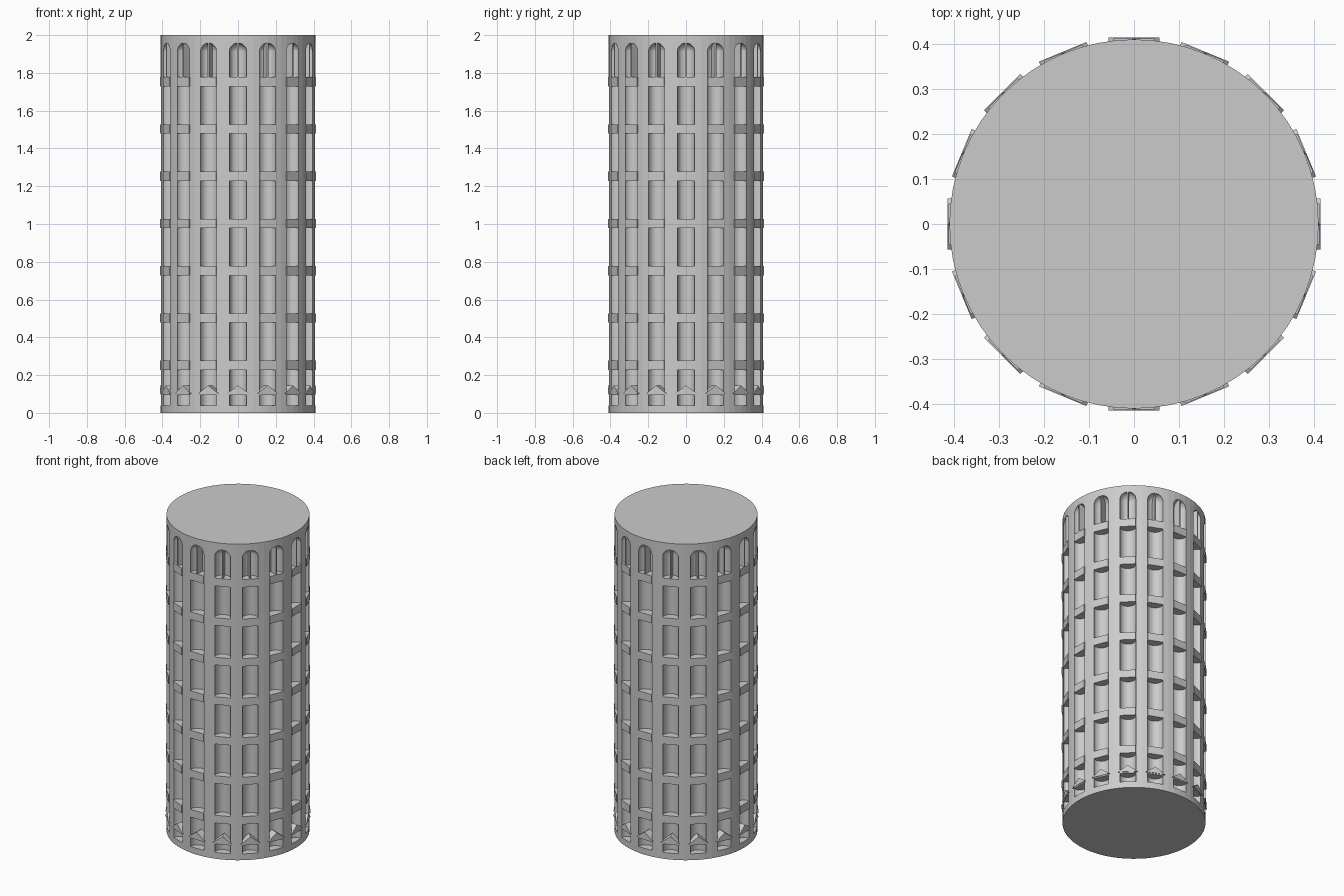
import bpy, bmesh
from math import pi, sin, cos
from mathutils import Matrix, Vector

cube = bpy.data.objects.get("Cube")
if cube:
    bpy.data.objects.remove(cube, do_unlink=True)

BAYS = 16
RADIUS = 0.41
NICHE = 0.046
NICHE_CENTRE = 0.405

stone = bpy.data.materials.new("grey_stone")
stone.use_nodes = True
grey = (0.6, 0.6, 0.6, 1)
stone.diffuse_color = grey
stone.node_tree.nodes["Principled BSDF"].inputs["Base Color"].default_value = grey


def finish(name, bm):
    bmesh.ops.recalc_face_normals(bm, faces=bm.faces)
    mesh = bpy.data.meshes.new(name)
    bm.to_mesh(mesh)
    bm.free()
    mesh.materials.append(stone)
    obj = bpy.data.objects.new(name, mesh)
    bpy.context.collection.objects.link(obj)
    return obj


def ring(name, bm):
    """Repeat one bay, built facing +x, around the tower."""
    source = bm.verts[:] + bm.edges[:] + bm.faces[:]
    for i in range(1, BAYS):
        copy = bmesh.ops.duplicate(bm, geom=source)["geom"]
        verts = [g for g in copy if isinstance(g, bmesh.types.BMVert)]
        bmesh.ops.rotate(bm, verts=verts, cent=(0, 0, 0),
                         matrix=Matrix.Rotation(2 * pi * i / BAYS, 3, 'Z'))
    return finish(name, bm)


def prism(bm, outline, r0, r1):
    """Extrude a (sideways, height) outline radially from r0 to r1."""
    face = bm.faces.new([bm.verts.new((r0, y, z)) for y, z in outline])
    out = bmesh.ops.extrude_face_region(bm, geom=[face], use_keep_orig=True)["geom"]
    verts = [g for g in out if isinstance(g, bmesh.types.BMVert)]
    bmesh.ops.translate(bm, verts=verts, vec=(r1 - r0, 0, 0))


def box(bm, half, z0, z1, r0, r1):
    prism(bm, [(-half, z0), (half, z0), (half, z1), (-half, z1)], r0, r1)


# Solid round shaft
bm = bmesh.new()
bmesh.ops.create_cone(bm, cap_ends=True, segments=64, radius1=RADIUS, radius2=RADIUS,
                      depth=2, matrix=Matrix.Translation((0, 0, 1)))
shaft = finish("tower_shaft", bm)

# Round-headed concave niches, one tall scoop per bay
bm = bmesh.new()
profile = [(0, 0.04), (NICHE, 0.04)]
profile += [(NICHE * cos(a * pi / 16), 1.912 + NICHE * sin(a * pi / 16)) for a in range(8)]
profile += [(0, 1.912 + NICHE)]
verts = [bm.verts.new((r, 0, z)) for r, z in profile]
edges = [bm.edges.new(pair) for pair in zip(verts, verts[1:])]
bmesh.ops.spin(bm, geom=verts + edges, cent=(0, 0, 0), axis=(0, 0, 1),
               angle=2 * pi, steps=32)
bmesh.ops.remove_doubles(bm, verts=bm.verts, dist=0.0001)
bmesh.ops.translate(bm, verts=bm.verts, vec=(NICHE_CENTRE, 0, 0))
cutter = ring("niche_cutter", bm)
cutter.hide_render = True

cut = shaft.modifiers.new("niches", 'BOOLEAN')
cut.operation = 'DIFFERENCE'
cut.solver = 'EXACT'
cut.object = cutter
bpy.context.view_layer.objects.active = shaft
bpy.ops.object.modifier_apply(modifier=cut.name)
bpy.data.objects.remove(cutter, do_unlink=True)

# Floor bands crossing every niche
bm = bmesh.new()
for floor in range(1, 8):
    z = floor * 0.25
    box(bm, 0.046, z - 0.022, z + 0.027, 0.34, 0.412)
ring("floor_bands", bm)

# Slim upright in each arched top window
bm = bmesh.new()
box(bm, 0.004, 1.76, 1.957, 0.35, 0.411)
ring("arch_mullions", bm)

# Gabled hood and lintel over each ground opening
bm = bmesh.new()
prism(bm, [(-0.057, 0.103), (0.057, 0.103), (0, 0.146)], 0.35, 0.414)
ring("door_gables", bm)

bm = bmesh.new()
box(bm, 0.046, 0.095, 0.105, 0.35, 0.411)
ring("door_lintels", bm)
